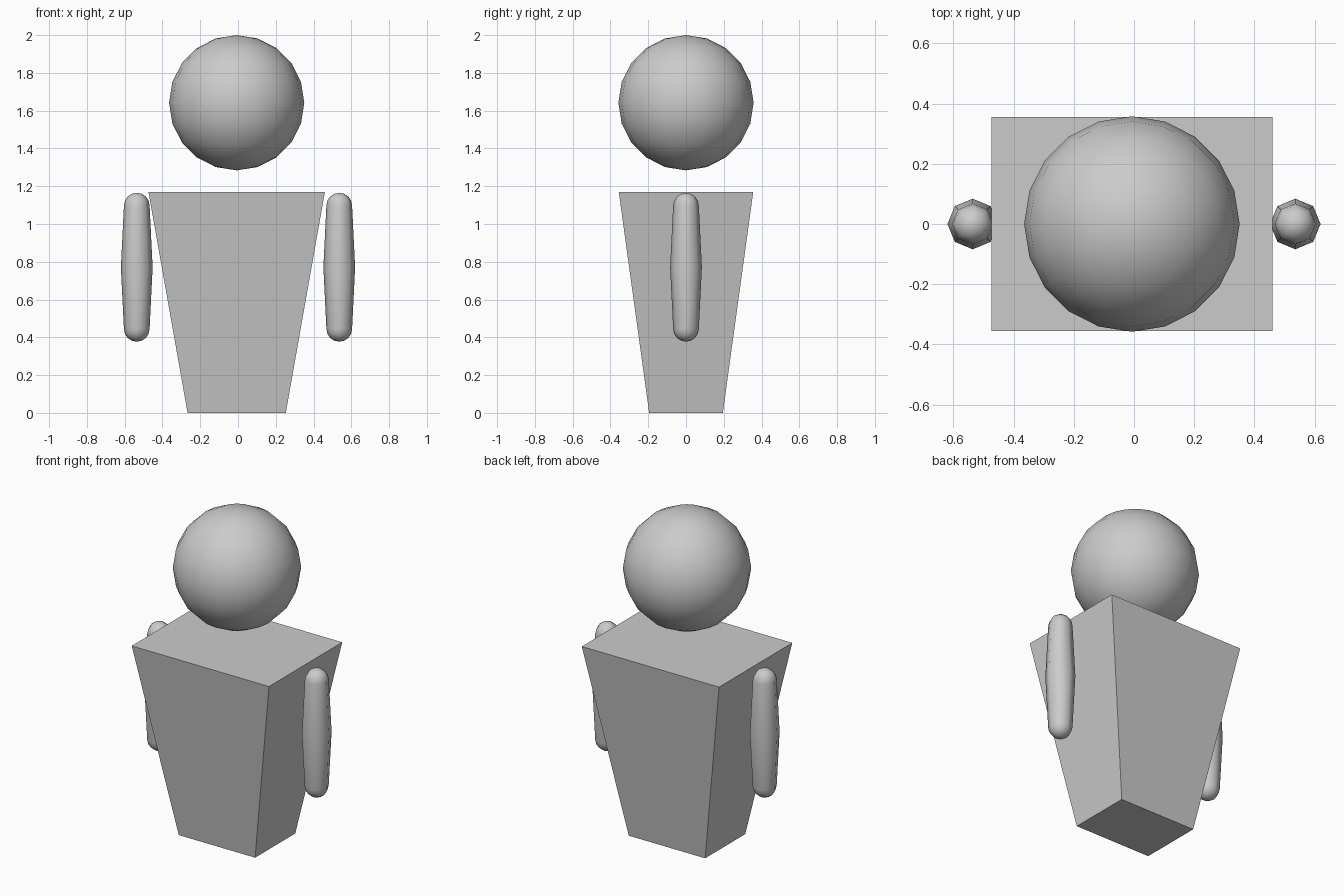
import bpy, bmesh
from math import sin, cos, pi, radians

if "Cube" in bpy.data.objects:
    bpy.data.objects.remove(bpy.data.objects["Cube"])

CX = -0.007  # torso and head sit slightly left of the arms' midpoint


def add_object(name, bm, smooth_angle=None):
    bmesh.ops.recalc_face_normals(bm, faces=bm.faces)
    mesh = bpy.data.meshes.new(name)
    bm.to_mesh(mesh)
    bm.free()
    obj = bpy.data.objects.new(name, mesh)
    bpy.context.collection.objects.link(obj)
    if smooth_angle:
        bpy.ops.object.select_all(action='DESELECT')
        obj.select_set(True)
        bpy.context.view_layer.objects.active = obj
        bpy.ops.object.shade_smooth_by_angle(angle=radians(smooth_angle))
    return obj


# Torso: box tapering towards the base
bm = bmesh.new()
bmesh.ops.create_cube(bm, size=2)
for v in bm.verts:
    hx, hy, z = (0.467, 0.356, 1.17) if v.co.z > 0 else (0.26, 0.195, 0)
    v.co = (v.co.x * hx, v.co.y * hy, z)
add_object("torso", bm).location.x = CX

# Head: floating ball
bm = bmesh.new()
bmesh.ops.create_uvsphere(bm, u_segments=20, v_segments=10, radius=0.358)
add_object("head", bm, 60).location = (CX, 0, 1.642)


def arm(name, x):
    """Eight-sided capsule, bulging at its middle."""
    half, cap, bulge, steps, sides = 0.394, 0.068, 0.084, 4, 8
    top = [(cap * cos(a), half - cap + cap * sin(a))
           for a in (i * pi / 2 / steps for i in range(steps))]
    profile = ([(r, -z) for r, z in reversed(top)] + [(bulge, 0)] + top)
    bm = bmesh.new()
    rings = [[bm.verts.new((r * cos(2 * pi * i / sides),
                            r * sin(2 * pi * i / sides), z))
              for i in range(sides)] for r, z in profile]
    for a, b in zip(rings, rings[1:]):
        for i in range(sides):
            j = (i + 1) % sides
            bm.faces.new((a[i], a[j], b[j], b[i]))
    # Rounded tips
    for ring, z in ((rings[0], -half), (rings[-1], half)):
        tip = bm.verts.new((0, 0, z))
        for i in range(sides):
            bm.faces.new((ring[i], ring[(i + 1) % sides], tip))
    add_object(name, bm, 60).location = (x, 0, 0.771)


# Arms beside the torso
for name, side in (("left_arm", -1), ("right_arm", 1)):
    arm(name, side * 0.536)
